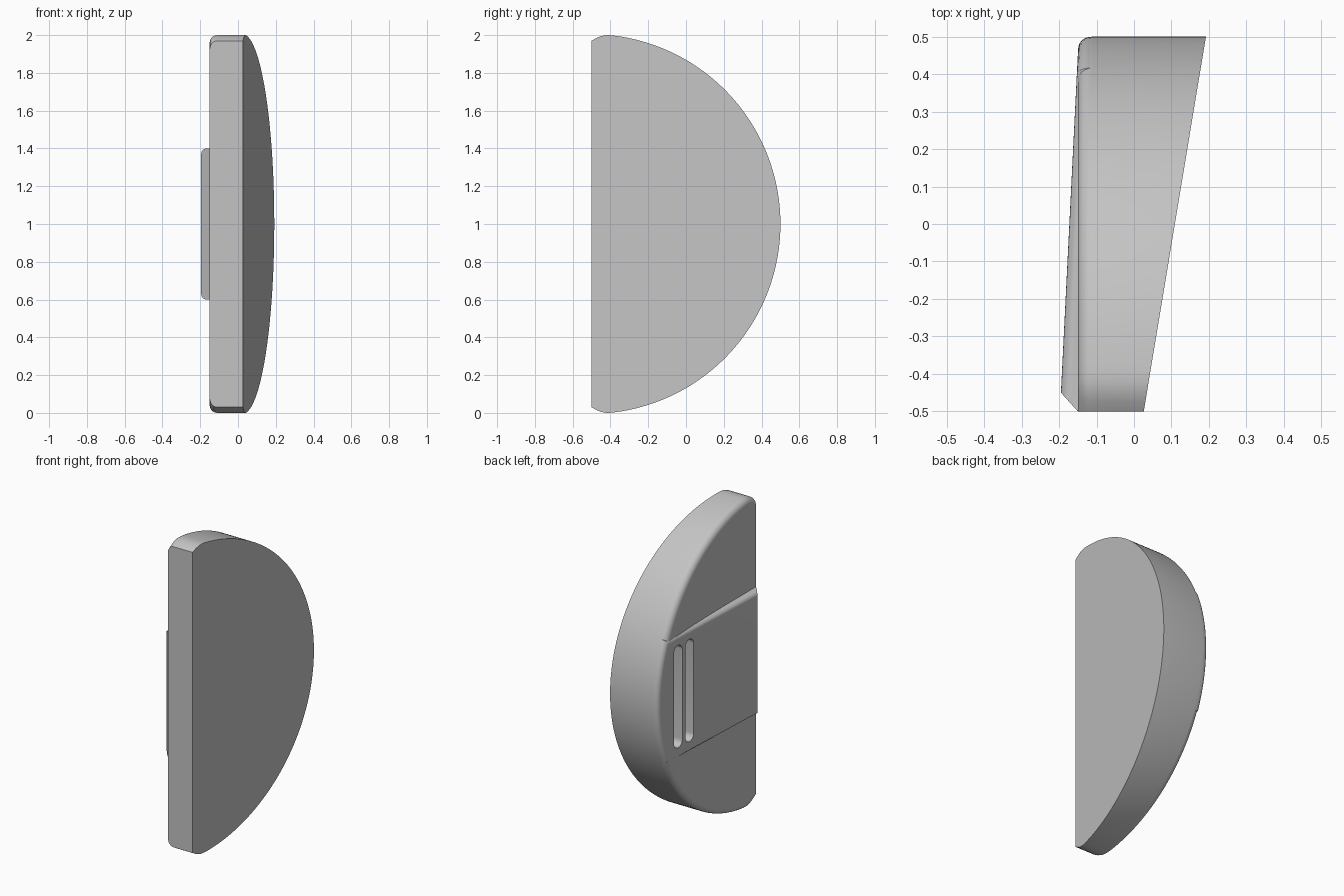
import bpy, bmesh, math
from mathutils import Vector

if "Cube" in bpy.data.objects:
    bpy.data.objects.remove(bpy.data.objects["Cube"])

grey = bpy.data.materials.new("plain grey")
grey.use_nodes = True
GREY = (0.55, 0.55, 0.55, 1)
grey.diffuse_color = GREY
grey.node_tree.nodes["Principled BSDF"].inputs["Base Color"].default_value = GREY

RADIUS, CENTRE_Y, FRONT = 1.005, -0.505, -0.5


def arc_outline(y_start, steps, radius):
    """Round back edge from top to bottom, as (y, z) points."""
    a0 = math.acos((y_start - CENTRE_Y) / radius)
    angles = [a0 - 2 * a0 * i / steps for i in range(steps + 1)]
    return [(CENTRE_Y + radius * math.cos(a), 1 + radius * math.sin(a)) for a in angles]


def soften(y, z):
    """Ease the outline inwards near the flat front."""
    drop = 3.5 * max(0, -0.4 - y) ** 2
    return y, z - math.copysign(drop, z - 1)


def solid(outline, left, right, rim=0.0):
    """Span an outline between two x functions and round its -x rim."""
    bm = bmesh.new()
    a = [bm.verts.new((left(y), y, z)) for y, z in outline]
    b = [bm.verts.new((right(y), y, z)) for y, z in outline]
    cap = bm.faces.new(a)
    bm.faces.new(b[::-1])
    for i in range(len(a)):
        j = (i + 1) % len(a)
        bm.faces.new((a[j], a[i], b[i], b[j]))
    bmesh.ops.recalc_face_normals(bm, faces=bm.faces)
    if rim:
        # the straight front edge stays sharp
        edges = [e for e in cap.edges if max(v.co.y for v in e.verts) > FRONT + 0.005]
        bmesh.ops.bevel(bm, geom=edges, offset=rim, segments=6, profile=0.5,
                        affect='EDGES', clamp_overlap=True)
    return bm


def add_object(name, bm):
    mesh = bpy.data.meshes.new(name)
    bm.to_mesh(mesh)
    bm.free()
    mesh.materials.append(grey)
    ob = bpy.data.objects.new(name, mesh)
    bpy.context.collection.objects.link(ob)
    return ob


# Half-round body with a slanted flat side
outline = [soften(y, z) for y, z in arc_outline(FRONT, 120, RADIUS)]
body = add_object("body", solid(outline, lambda y: -0.15,
                                lambda y: 0.026 + 0.166 * (y + 0.5), 0.04))

# Raised wedge pad across the middle, fading into the back rim
r = RADIUS - 0.001
y_end = CENTRE_Y + math.sqrt(r * r - 0.4 ** 2)
front = FRONT + 0.001
outline = [(front, 1.4)] + arc_outline(y_end, 40, r) + [(front, 0.6)]
bm = solid(outline, lambda y: -0.195 + 0.05 * (y + 0.45), lambda y: 0.0, 0.035)
cut = bmesh.ops.bisect_plane(bm, geom=bm.verts[:] + bm.edges[:] + bm.faces[:],
                             plane_co=Vector((-0.195, -0.45, 1)),
                             plane_no=Vector((-0.05, -0.045, 0)), clear_outer=True)
bmesh.ops.holes_fill(bm, edges=[e for e in bm.edges if e.is_boundary], sides=0)
bmesh.ops.recalc_face_normals(bm, faces=bm.faces)
pad = add_object("wedge_pad", bm)

# Two upright round-ended slots
for name, y in (("rear_slot_cutter", 0.305), ("front_slot_cutter", 0.197)):
    w = 0.04
    ring = []
    for end, start in ((1.29, 0), (0.71, math.pi)):
        for i in range(13):
            a = start + math.pi * i / 12
            ring.append((y + w * math.cos(a), end + w * math.sin(a)))
    cutter = add_object(name, solid(ring, lambda y: -0.3, lambda y: -0.1))
    cutter.hide_render = True
    cutter.hide_set(True)
    for ob in (body, pad):
        mod = ob.modifiers.new("slot", 'BOOLEAN')
        mod.operation = 'DIFFERENCE'
        mod.solver = 'EXACT'
        mod.object = cutter

# Bake the cuts, then smooth the rounded surfaces
for ob in (body, pad):
    bpy.ops.object.select_all(action='DESELECT')
    bpy.context.view_layer.objects.active = ob
    ob.select_set(True)
    for mod in list(ob.modifiers):
        bpy.ops.object.modifier_apply(modifier=mod.name)
    bpy.ops.object.shade_smooth_by_angle(angle=math.radians(30))
for ob in [o for o in bpy.data.objects if o.name.endswith("slot_cutter")]:
    bpy.data.objects.remove(ob)
